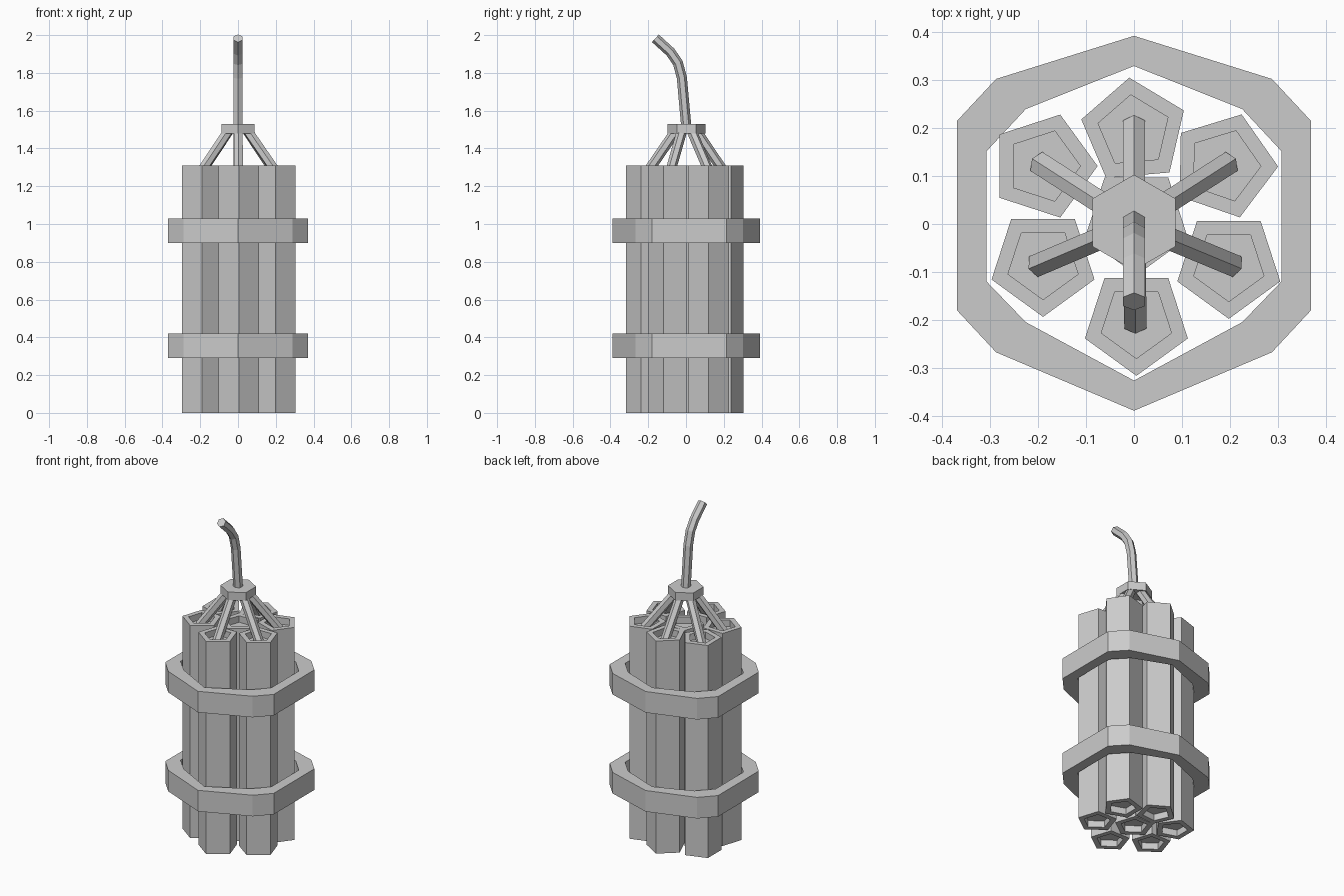
import bpy, bmesh, math
from mathutils import Vector

cube = bpy.data.objects.get("Cube")
if cube:
    bpy.data.objects.remove(cube, do_unlink=True)

grey = bpy.data.materials.new("plain_grey")
grey.use_nodes = True
COLOUR = (0.6, 0.6, 0.6, 1)
grey.diffuse_color = COLOUR
grey.node_tree.nodes["Principled BSDF"].inputs["Base Color"].default_value = COLOUR


def loft(name, rings, closed=False):
    """Join rings of points into a flat-shaded solid, capped or looped."""
    bm = bmesh.new()
    loops = [[bm.verts.new(p) for p in ring] for ring in rings]
    pairs = list(zip(loops, loops[1:]))
    if closed:
        pairs.append((loops[-1], loops[0]))
    else:
        bm.faces.new(loops[0])
        bm.faces.new(loops[-1])
    for a, b in pairs:
        for i in range(len(a)):
            j = (i + 1) % len(a)
            bm.faces.new((a[i], a[j], b[j], b[i]))
    bmesh.ops.recalc_face_normals(bm, faces=bm.faces)
    mesh = bpy.data.meshes.new(name)
    bm.to_mesh(mesh)
    bm.free()
    mesh.materials.append(grey)
    ob = bpy.data.objects.new(name, mesh)
    bpy.context.collection.objects.link(ob)
    return ob


def polygon(x, y, z, r, sides, start):
    angles = [math.radians(start) + math.tau * i / sides for i in range(sides)]
    return [(x + r * math.cos(a), y + r * math.sin(a), z) for a in angles]


def tube(name, path, side, r):
    """Sweep a hexagon along a path lying in the plane square to side."""
    pts = [Vector(p) for p in path]
    side = Vector(side).normalized()
    rings = []
    for i, p in enumerate(pts):
        before = (p - pts[i - 1]).normalized() if i else Vector()
        after = (pts[i + 1] - p).normalized() if i + 1 < len(pts) else Vector()
        up = side.cross((before + after).normalized())
        rings.append([p + side * c[0] + up * c[1]
                      for c in polygon(0, 0, 0, r, 6, 90)])
    return loft(name, rings)


# Five-sided sticks with recessed ends: centre and turn of each
TOP, RECESS = 1.31, 0.04
sticks = {
    "centre": (0.005, 0.006, -90),
    "back": (0.0, 0.193, 95),
    "back_left": (0.188, 0.122, 71),
    "front_left": (0.198, -0.085, -90),
    "front": (0.005, -0.204, -90),
    "front_right": (-0.19, -0.081, -90),
    "back_right": (-0.189, 0.121, 72),
}
profile = [(0.077, RECESS), (0.077, 0), (0.113, 0),
           (0.113, TOP), (0.077, TOP), (0.077, TOP - RECESS)]
for place, (x, y, turn) in sticks.items():
    loft(f"{place}_stick", [polygon(x, y, z, r, 5, turn) for r, z in profile])

# Two straps around the bundle, half outline mirrored in x
def mirrored(half):
    return half + [(-x, y) for x, y in reversed(half[1:-1])]

outer = mirrored([(0, 0.393), (0.288, 0.303), (0.37, 0.215),
                  (0.37, -0.18), (0.288, -0.268), (0, -0.39)])
inner = mirrored([(0, 0.33), (0.226, 0.24), (0.308, 0.152),
                  (0.308, -0.12), (0.226, -0.205), (0, -0.327)])
for name, low in (("lower_strap", 0.29), ("upper_strap", 0.9)):
    high = low + 0.13
    loft(name, [[(x, y, z) for x, y in outline] for outline, z in
                ((outer, low), (outer, high), (inner, high), (inner, low))],
         closed=True)

# Collar gathering the fuses
loft("fuse_collar", [polygon(0, 0.003, z, 0.1, 6, 90) for z in (1.48, 1.53)])

# Short fuses from each outer stick up to the collar
ends = {"back": (0, 0.205), "back_left": (0.195, 0.125),
        "front_left": (0.205, -0.085), "front": (0.003, -0.207),
        "front_right": (-0.2, -0.085), "back_right": (-0.195, 0.125)}
for place, (x, y) in ends.items():
    out = Vector((x, y, 0)).normalized()
    start = out * 0.05 + Vector((0, 0, 1.5))
    tube(f"{place}_fuse", [start, (x, y, TOP - RECESS)],
         (-out.y, out.x, 0), 0.027)

# Main fuse, bending forward
tube("main_fuse", [(0, 0.003, 1.5), (0, -0.022, 1.775), (0, -0.043, 1.853),
                   (0, -0.082, 1.91), (0, -0.162, 1.983)], (1, 0, 0), 0.027)
